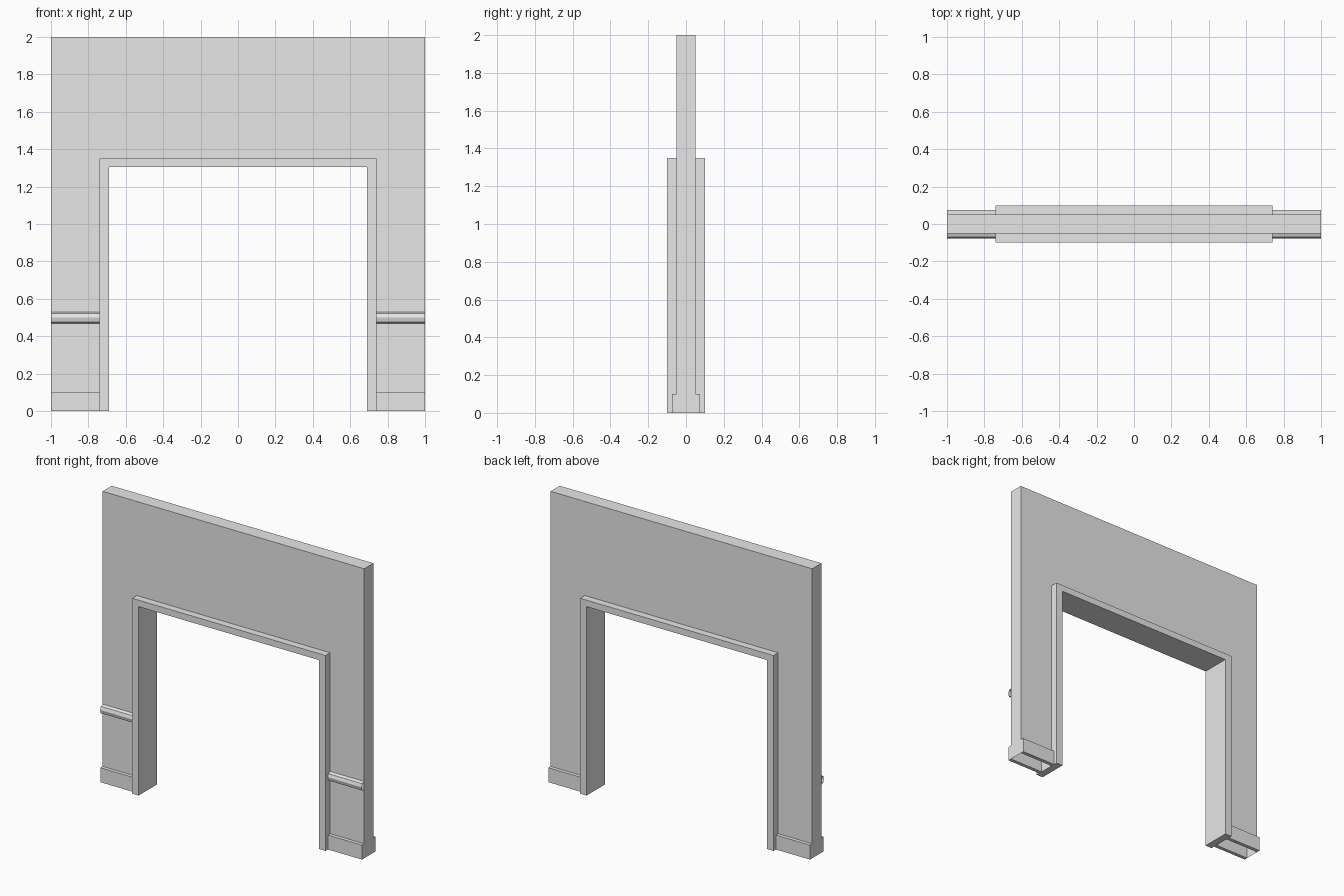
import bpy
import bmesh

cube = bpy.data.objects.get("Cube")
if cube:
    bpy.data.objects.remove(cube, do_unlink=True)

# Single plain grey for every part
grey = bpy.data.materials.new("light_grey")
grey.use_nodes = True
grey.diffuse_color = (0.8, 0.8, 0.8, 1)
grey.node_tree.nodes["Principled BSDF"].inputs["Base Color"].default_value = (0.8, 0.8, 0.8, 1)

OUTER, FRAME, INNER = 1.0, 0.74, 0.69     # half widths
TOP, FRAME_TOP, INNER_TOP = 2.0, 1.35, 1.305


def finish(name, bm):
    mesh = bpy.data.meshes.new(name)
    bm.to_mesh(mesh)
    bm.free()
    mesh.materials.append(grey)
    obj = bpy.data.objects.new(name, mesh)
    bpy.context.collection.objects.link(obj)
    return obj


def arch(name, outer, top, inner, inner_top, depth, open_feet=False):
    """Upside-down U outline, extruded along y."""
    outline = [(-outer, 0), (-outer, top), (outer, top), (outer, 0),
               (inner, 0), (inner, inner_top), (-inner, inner_top), (-inner, 0)]
    bm = bmesh.new()
    face = bm.faces.new([bm.verts.new((x, -depth, z)) for x, z in outline])
    result = bmesh.ops.extrude_face_region(bm, geom=[face], use_keep_orig=True)
    moved = [v for v in result["geom"] if isinstance(v, bmesh.types.BMVert)]
    bmesh.ops.translate(bm, verts=moved, vec=(0, 2 * depth, 0))
    bmesh.ops.recalc_face_normals(bm, faces=bm.faces[:])
    if open_feet:
        feet = [f for f in bm.faces if all(v.co.z < 0.001 for v in f.verts)]
        bmesh.ops.delete(bm, geom=feet, context="FACES_ONLY")
    return finish(name, bm)


def box(name, x0, x1, y0, y1, z0, z1):
    bm = bmesh.new()
    bmesh.ops.create_cube(bm, size=1)
    bmesh.ops.scale(bm, vec=(x1 - x0, y1 - y0, z1 - z0), verts=bm.verts)
    bmesh.ops.translate(bm, vec=((x0 + x1) / 2, (y0 + y1) / 2, (z0 + z1) / 2), verts=bm.verts)
    return finish(name, bm)


def rail(name, x0, x1):
    """Rounded moulding strip on the front of the wall, open at its ends."""
    profile = [(-0.05, 0.53), (-0.07, 0.522), (-0.077, 0.5), (-0.07, 0.475), (-0.05, 0.468)]
    bm = bmesh.new()
    rows = [[bm.verts.new((x, y, z)) for y, z in profile] for x in (x0, x1)]
    for i in range(len(profile) - 1):
        bm.faces.new((rows[0][i], rows[0][i + 1], rows[1][i + 1], rows[1][i]))
    return finish(name, bm)


# Wall with doorway, hollow underneath, and the thicker door frame
arch("wall", OUTER, TOP, FRAME, FRAME_TOP, 0.05, open_feet=True)
arch("door_frame", FRAME, FRAME_TOP, INNER, INNER_TOP, 0.1)

# Skirting on both faces, chair rail on the front only
for side, x0, x1 in (("left", FRAME, OUTER), ("right", -OUTER, -FRAME)):
    box(side + "_front_skirting", x0, x1, -0.075, -0.05, 0, 0.1)
    box(side + "_back_skirting", x0, x1, 0.05, 0.075, 0, 0.1)
    rail(side + "_chair_rail", x0, x1)
